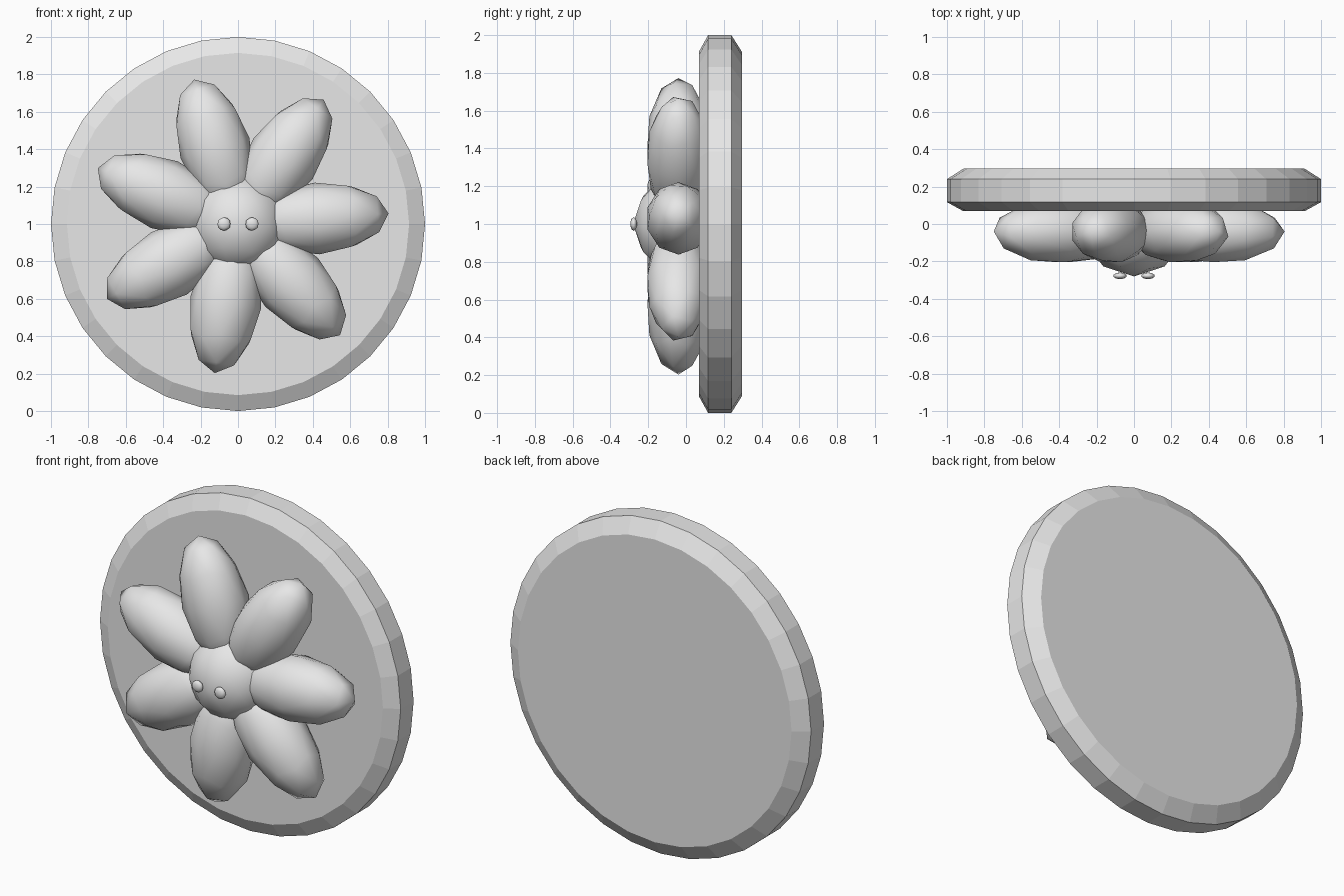
import bpy
import bmesh
from math import sin, cos, pi, radians
from mathutils import Matrix, Vector

cube = bpy.data.objects.get("Cube")
if cube:
    bpy.data.objects.remove(cube, do_unlink=True)

# One plain grey for every part
grey = bpy.data.materials.new("plain_grey")
grey.use_nodes = True
grey.diffuse_color = (0.8, 0.8, 0.8, 1)
grey.node_tree.nodes["Principled BSDF"].inputs["Base Color"].default_value = grey.diffuse_color


def finish(name, bm, smooth):
    bmesh.ops.recalc_face_normals(bm, faces=bm.faces)
    for face in bm.faces:
        face.smooth = smooth
    mesh = bpy.data.meshes.new(name)
    bm.to_mesh(mesh)
    bm.free()
    mesh.materials.append(grey)
    obj = bpy.data.objects.new(name, mesh)
    bpy.context.collection.objects.link(obj)
    return obj


def ellipsoid(name, centre, size, rotation=Matrix.Identity(4), detail=2):
    bm = bmesh.new()
    bmesh.ops.create_icosphere(bm, subdivisions=detail, radius=1)
    bm.transform(Matrix.Translation(centre) @ rotation @ Matrix.Diagonal((*size, 1)))
    return finish(name, bm, True)


# Round backing disc with chamfered rims, lofted along y
SIDES = 32
bm = bmesh.new()
rings = []
for radius, y in [(0.915, 0.07), (1, 0.117), (1, 0.24), (0.91, 0.297)]:
    ring = []
    for i in range(SIDES):
        a = 2 * pi * i / SIDES
        ring.append(bm.verts.new((radius * cos(a), y, 1 + radius * sin(a))))
    rings.append(ring)
for lower, upper in zip(rings, rings[1:]):
    for i in range(SIDES):
        j = (i + 1) % SIDES
        bm.faces.new((lower[i], lower[j], upper[j], upper[i]))
bm.faces.new(rings[0])
bm.faces.new(rings[-1])
finish("backing_disc", bm, False)

# Seven petals, their long axis pointing outward
PETALS = 7
for i in range(PETALS):
    a = radians(4) + 2 * pi * i / PETALS
    outward = Vector((cos(a), 0, sin(a)))
    forward = Vector((0, -1, 0))
    side = outward.cross(forward)
    turn = Matrix((forward, side, outward)).transposed().to_4x4()
    centre = outward * 0.425 + Vector((0, -0.04, 1))
    ellipsoid(f"petal_{i + 1}", centre, (0.172, 0.192, 0.382), turn)

# Flower centre and its two eyes
ellipsoid("flower_centre", (0, 0, 1), (0.28, 0.28, 0.28))
for name, x in (("left_eye", 0.075), ("right_eye", -0.075)):
    ellipsoid(name, (x, -0.277, 1), (0.036, 0.018, 0.036))
